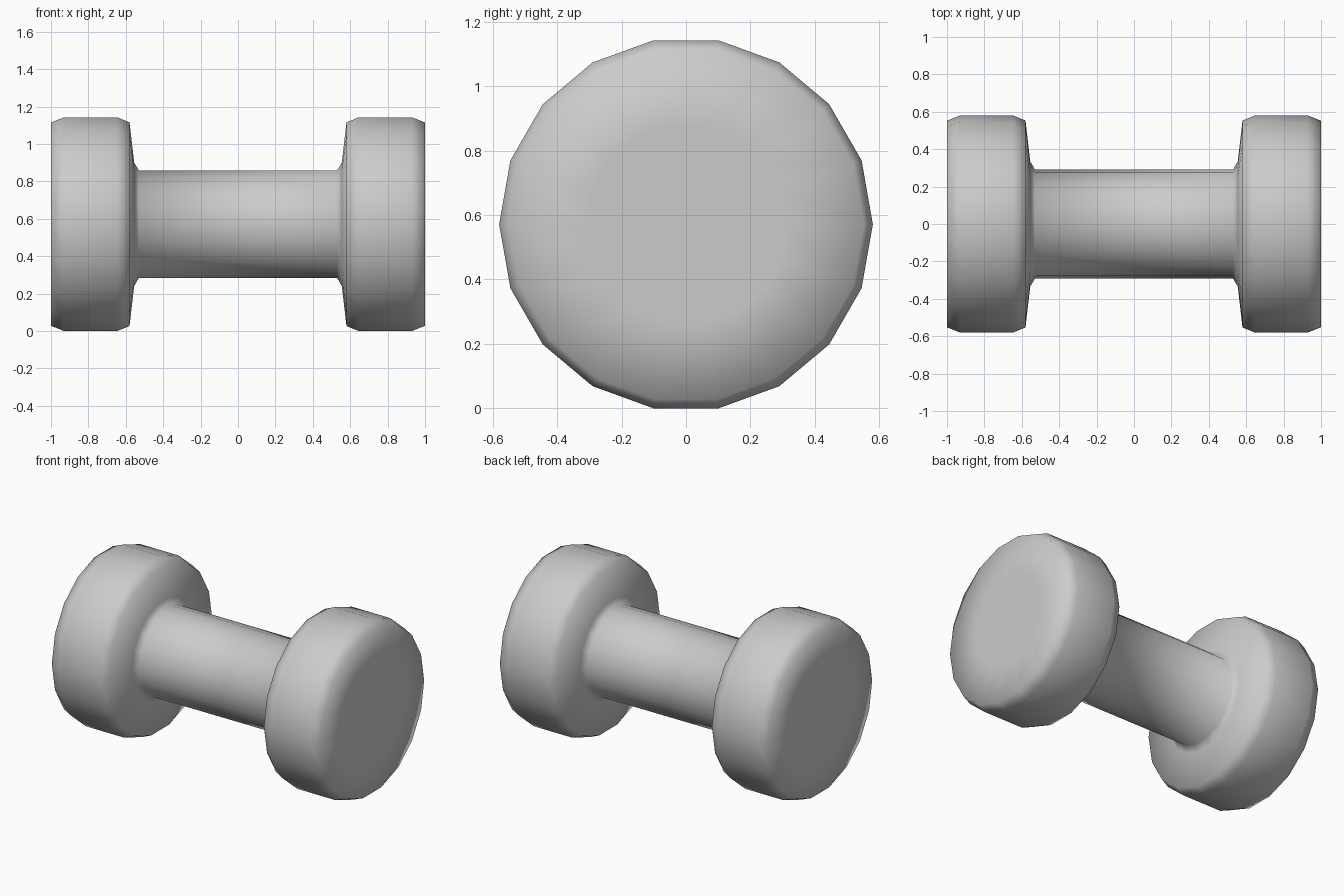
import bpy, bmesh, math

SIDES = 18
CENTRE_Z = 0.571

cube = bpy.data.objects.get("Cube")
if cube:
    bpy.data.objects.remove(cube, do_unlink=True)

# One flat colour for the whole body
grey = bpy.data.materials.new("light_grey")
grey.use_nodes = True
colour = (0.6, 0.6, 0.6, 1.0)
grey.diffuse_color = colour
grey.node_tree.nodes["Principled BSDF"].inputs["Base Color"].default_value = colour

# Half profile as (x, radius): grip end, fillet, weight, rim and end face
half = [(0.53, 0.292), (0.555, 0.335), (0.58, 0.553), (0.645, 0.58),
        (0.93, 0.58), (1.0, 0.552), (1.0, 0.31)]
profile = [(-x, r) for x, r in reversed(half)] + half


def add_ring(bm, x, radius):
    angles = [math.tau * i / SIDES for i in range(SIDES)]
    return [bm.verts.new((x, radius * math.cos(a), CENTRE_Z + radius * math.sin(a)))
            for a in angles]


# Turn the profile around the x axis and cap both ends
bm = bmesh.new()
rings = [add_ring(bm, x, r) for x, r in profile]
for a, b in zip(rings, rings[1:]):
    for i in range(SIDES):
        j = (i + 1) % SIDES
        bm.faces.new((a[i], a[j], b[j], b[i]))
bm.faces.new(rings[0])
bm.faces.new(rings[-1])
bmesh.ops.recalc_face_normals(bm, faces=bm.faces)
for face in bm.faces:
    face.smooth = True

mesh = bpy.data.meshes.new("dumbbell")
bm.to_mesh(mesh)
bm.free()
mesh.materials.append(grey)
dumbbell = bpy.data.objects.new("dumbbell", mesh)
bpy.context.collection.objects.link(dumbbell)
